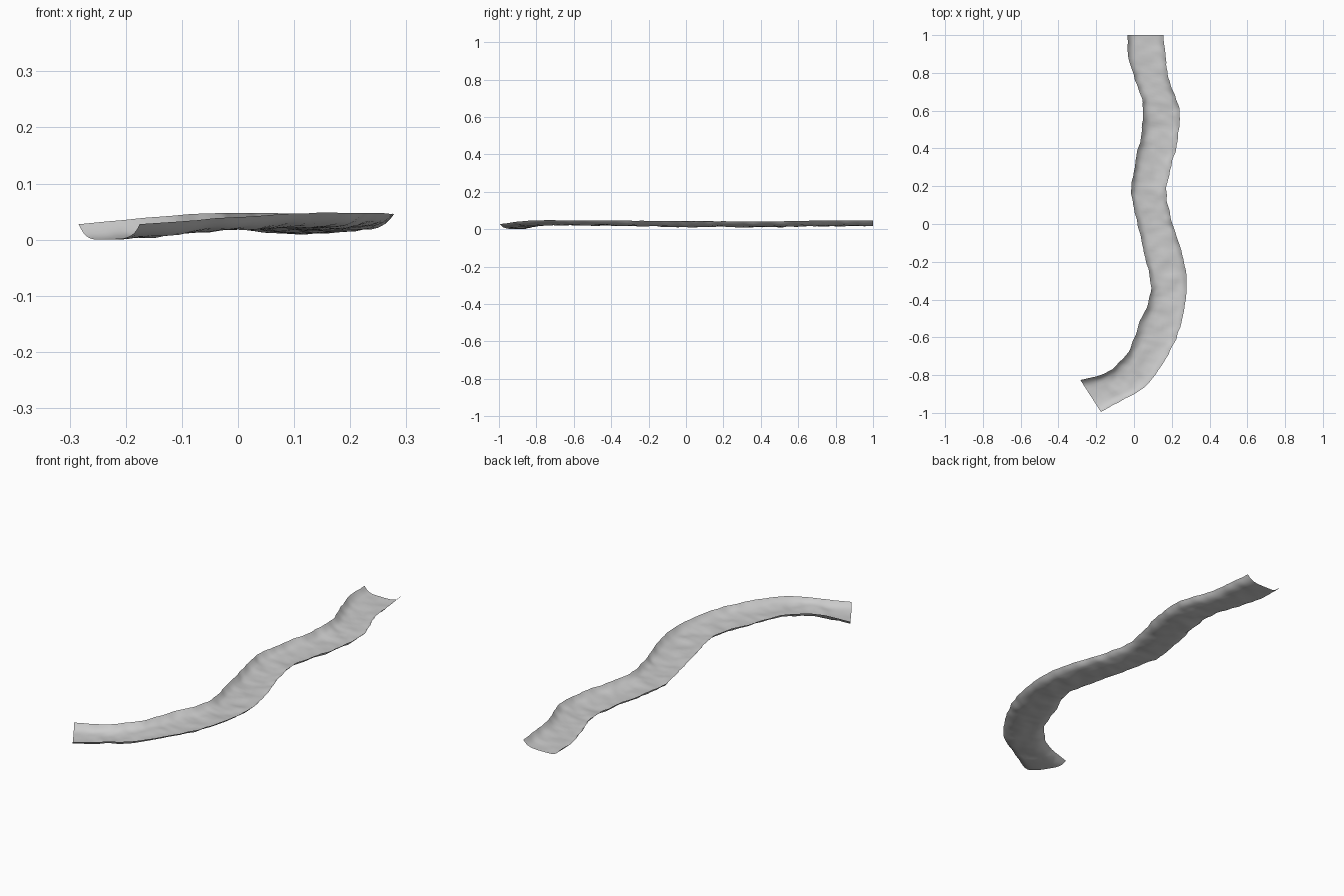
import bpy, bmesh
from mathutils import Vector, noise

# Paired bank points down the stream bed: left x, left y, right x, right y, rim z, floor z
STATIONS = [
    (-0.035, 1.00, 0.155, 1.00, 0.052, 0.022),
    (-0.028, 0.89, 0.167, 0.89, 0.052, 0.022),
    (0.000, 0.78, 0.185, 0.76, 0.052, 0.022),
    (0.040, 0.67, 0.228, 0.65, 0.050, 0.021),
    (0.048, 0.57, 0.243, 0.55, 0.049, 0.019),
    (0.035, 0.45, 0.226, 0.42, 0.047, 0.017),
    (0.007, 0.32, 0.193, 0.29, 0.047, 0.018),
    (-0.015, 0.18, 0.170, 0.17, 0.048, 0.019),
    (0.005, 0.06, 0.187, 0.07, 0.048, 0.019),
    (0.030, -0.05, 0.215, -0.03, 0.048, 0.019),
    (0.060, -0.18, 0.253, -0.15, 0.050, 0.021),
    (0.088, -0.31, 0.278, -0.29, 0.051, 0.022),
    (0.080, -0.40, 0.272, -0.41, 0.052, 0.024),
    (0.035, -0.51, 0.248, -0.53, 0.053, 0.026),
    (0.000, -0.61, 0.208, -0.64, 0.053, 0.027),
    (-0.040, -0.69, 0.145, -0.75, 0.053, 0.027),
    (-0.100, -0.755, 0.060, -0.86, 0.050, 0.023),
    (-0.180, -0.80, -0.040, -0.92, 0.043, 0.014),
    (-0.284, -0.826, -0.175, -0.995, 0.033, 0.005),
]
# Cross-section: position across the bed, height (0 floor, 1 rim)
SECTION = [(0, 1), (0.04, 0.7), (0.09, 0.38), (0.15, 0.18), (0.22, 0.07), (0.31, 0.02),
           (0.4, 0), (0.5, 0), (0.6, 0.02), (0.69, 0.06), (0.78, 0.13), (0.85, 0.24),
           (0.91, 0.42), (0.96, 0.7), (1, 1)]
STEPS = 8


def smooth_point(i, t):
    """Catmull-Rom blend between station i and i + 1."""
    n = len(STATIONS) - 1
    a, b, c, d = (STATIONS[min(max(k, 0), n)] for k in (i - 1, i, i + 1, i + 2))
    return [0.5 * (2 * q + (r - p) * t + (2 * p - 5 * q + 4 * r - s) * t * t
                   + (3 * q - p - 3 * r + s) * t ** 3) for p, q, r, s in zip(a, b, c, d)]


# Channel sheet, lofted along the banks
bm = bmesh.new()
rows = []
spans = len(STATIONS) - 1
total = spans * STEPS
for k in range(total + 1):
    i = min(k // STEPS, spans - 1)
    lx, ly, rx, ry, rim, floor = smooth_point(i, k / STEPS - i)
    left, right = Vector((lx, ly, 0)), Vector((rx, ry, 0))
    across = (right - left).normalized()
    fade = min(1, k / 6, (total - k) / 6)
    row = []
    for u, h in SECTION:
        p = left.lerp(right, u)
        # Eroded bumps on the floor, gentle wobble on the banks
        bump = noise.noise(p * 13) * 0.006 + noise.noise(p * 30) * 0.003
        side = noise.noise(p * 22 + Vector((5, 3, 9))) * 0.006
        p = p + across * side * fade
        p.z = floor + (rim - floor) * h + bump * (1 - 0.8 * h) * (0.3 + 0.7 * fade)
        row.append(bm.verts.new(p))
    rows.append(row)
for r0, r1 in zip(rows, rows[1:]):
    for j in range(len(SECTION) - 1):
        bm.faces.new((r0[j], r1[j], r1[j + 1], r0[j + 1]))

# Rest the lowest point on the ground
low = min(v.co.z for v in bm.verts)
for v in bm.verts:
    v.co.z -= low
    v.co.y = max(-1, min(1, v.co.y))
for f in bm.faces:
    f.smooth = True
mesh = bpy.data.meshes.new("stream_bed")
bm.to_mesh(mesh)
bm.free()
bpy.context.scene.collection.objects.link(bpy.data.objects.new("stream_bed", mesh))
